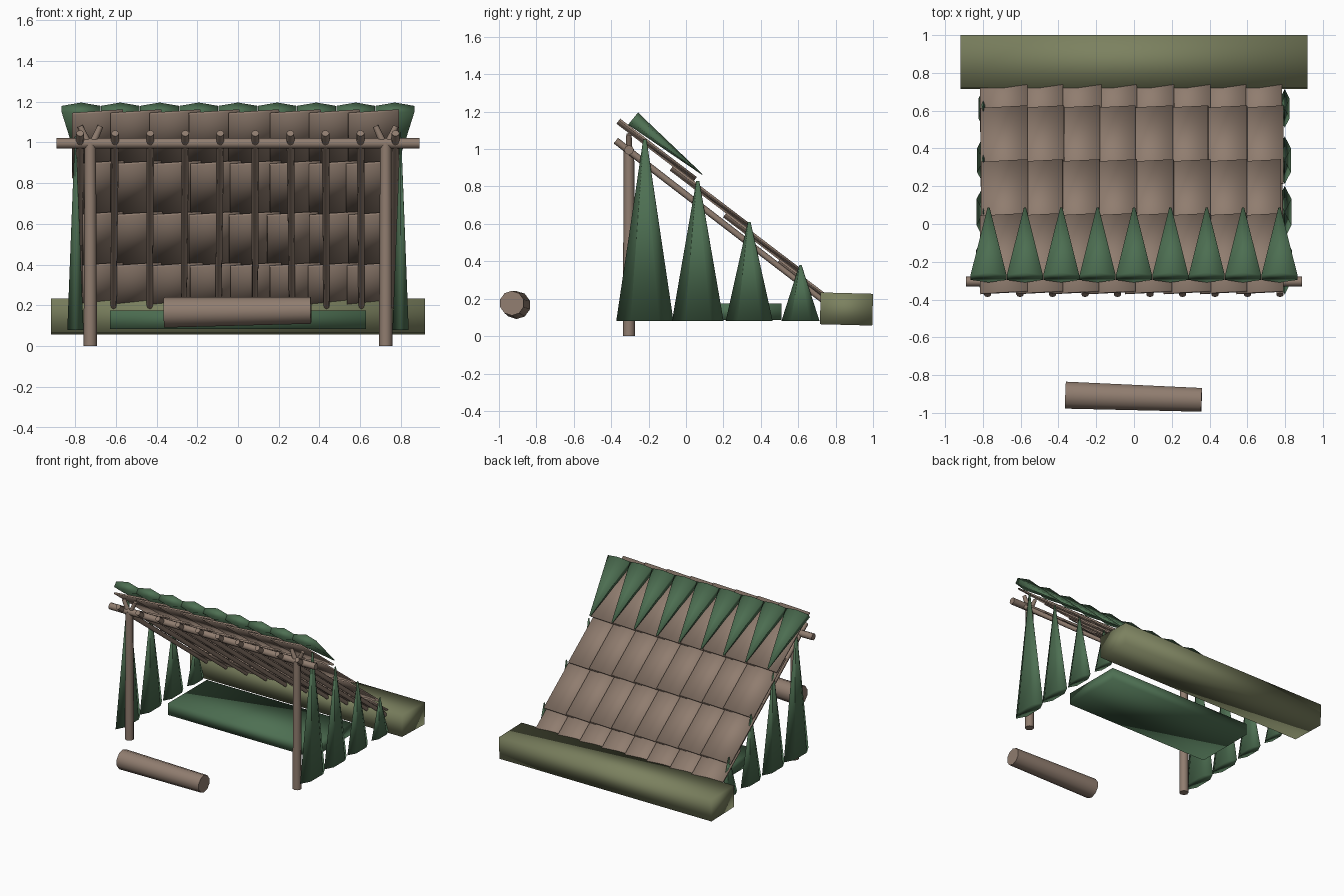
import bpy, bmesh, math, random
from mathutils import Matrix, Vector

random.seed(4)
if "Cube" in bpy.data.objects:
    bpy.data.objects.remove(bpy.data.objects["Cube"])


def material(name, rgb):
    mat = bpy.data.materials.new(name)
    mat.use_nodes = True
    mat.diffuse_color = (*rgb, 1)
    mat.node_tree.nodes["Principled BSDF"].inputs["Base Color"].default_value = (*rgb, 1)
    return mat


BARK = material("bark", (0.28, 0.205, 0.16))
NEEDLES = material("needles", (0.075, 0.16, 0.085))
MOSS = material("moss", (0.2, 0.22, 0.115))


def finish(name, bm, matrix, mat, sharp=None):
    mesh = bpy.data.meshes.new(name)
    bm.to_mesh(mesh)
    bm.free()
    mesh.materials.append(mat)
    obj = bpy.data.objects.new(name, mesh)
    bpy.context.collection.objects.link(obj)
    obj.matrix_world = matrix
    for poly in mesh.polygons:
        poly.use_smooth = True
    if sharp:
        bpy.ops.object.select_all(action='DESELECT')
        obj.select_set(True)
        bpy.context.view_layer.objects.active = obj
        bpy.ops.object.shade_smooth_by_angle(angle=math.radians(sharp))
    return obj


def box(name, size, matrix, mat):
    bm = bmesh.new()
    bmesh.ops.create_cube(bm, size=1)
    bmesh.ops.scale(bm, vec=size, verts=bm.verts)
    return finish(name, bm, matrix, mat)


def pole(name, start, end, r1, r2, sides=8):
    start, end = Vector(start), Vector(end)
    axis = end - start
    bm = bmesh.new()
    bmesh.ops.create_cone(bm, cap_ends=True, segments=sides, radius1=r1,
                          radius2=r2, depth=axis.length)
    turn = axis.to_track_quat('Z', 'Y').to_matrix().to_4x4()
    return finish(name, bm, Matrix.Translation((start + end) / 2) @ turn, BARK, 50)


def bough(name, length, scale, matrix):
    # Flattened six-sided cone, base at the local origin
    bm = bmesh.new()
    bmesh.ops.create_cone(bm, cap_ends=True, segments=6, radius1=1, radius2=0.06, depth=length)
    bmesh.ops.translate(bm, vec=(0, 0, length / 2), verts=bm.verts)
    bmesh.ops.scale(bm, vec=(*scale, 1), verts=bm.verts)
    return finish(name, bm, matrix, NEEDLES)


# Forked posts and ridge pole
FRONT = -0.305
for side, label in ((-1, "right"), (1, "left")):
    x = side * 0.725
    pole(f"{label}_post", (x, FRONT, 0), (x, FRONT, 1.0), 0.033, 0.028)
    for lean in (-1, 1):
        pole(f"{label}_fork_prong", (x, FRONT, 0.97), (x + lean * 0.05, FRONT, 1.08), 0.02, 0.014)
pole("ridge_pole", (-0.89, FRONT, 0.995), (0.89, FRONT, 0.995), 0.026, 0.026)

# Sloping rafters
for i in range(10):
    x = -0.775 + i * 0.172
    pole("rafter", (x, -0.375, 1.045), (x + random.uniform(-0.01, 0.01), 0.74, 0.185), 0.019, 0.015)

# Overlapping bark roof slabs
slope = math.radians(37.3)
tilt = Matrix.Rotation(-slope, 4, 'X') @ Matrix.Rotation(math.radians(-5), 4, 'Y')
for row in range(4):
    for col in range(8):
        centre = Vector((-0.69 + col * 0.193 + random.uniform(-0.008, 0.008),
                         -0.157 + row * 0.285, 0.993 - row * 0.25))
        box("roof_slab", (0.25, 0.515, 0.012), Matrix.Translation(centre) @ tilt, BARK)

# Evergreen boughs along the roof's upper edge
along = Vector((0, 0.778, -0.628))
across = Vector((1, 0, 0))
turn = Matrix((across, along.cross(across), along)).transposed().to_4x4()
for i in range(9):
    place = Matrix.Translation((-0.77 + i * 0.1925, -0.283, 1.163))
    bough("roof_bough", 0.475, (0.11, 0.042), place @ turn)

# Side walls of upright boughs, shrinking toward the back
for side in (-1, 1):
    for y, radius, top in ((-0.22, 0.153, 1.05), (0.063, 0.138, 0.83),
                           (0.338, 0.126, 0.61), (0.612, 0.102, 0.38)):
        bough("side_bough", top - 0.08, (radius * 0.3, radius),
              Matrix.Translation((side * 0.798, y, 0.08)))

# Bedding, mossy back log and loose front log
box("bough_bed", (1.255, 0.48, 0.09), Matrix.Translation((0, 0.27, 0.13)), NEEDLES)
box("back_log", (1.835, 0.28, 0.17),
    Matrix.Translation((0, 0.858, 0.145)) @ Matrix.Rotation(math.radians(-1.5), 4, 'X'), MOSS)
pole("front_log", (-0.363, -0.906, 0.166), (0.358, -0.931, 0.176), 0.075, 0.066, 10)
